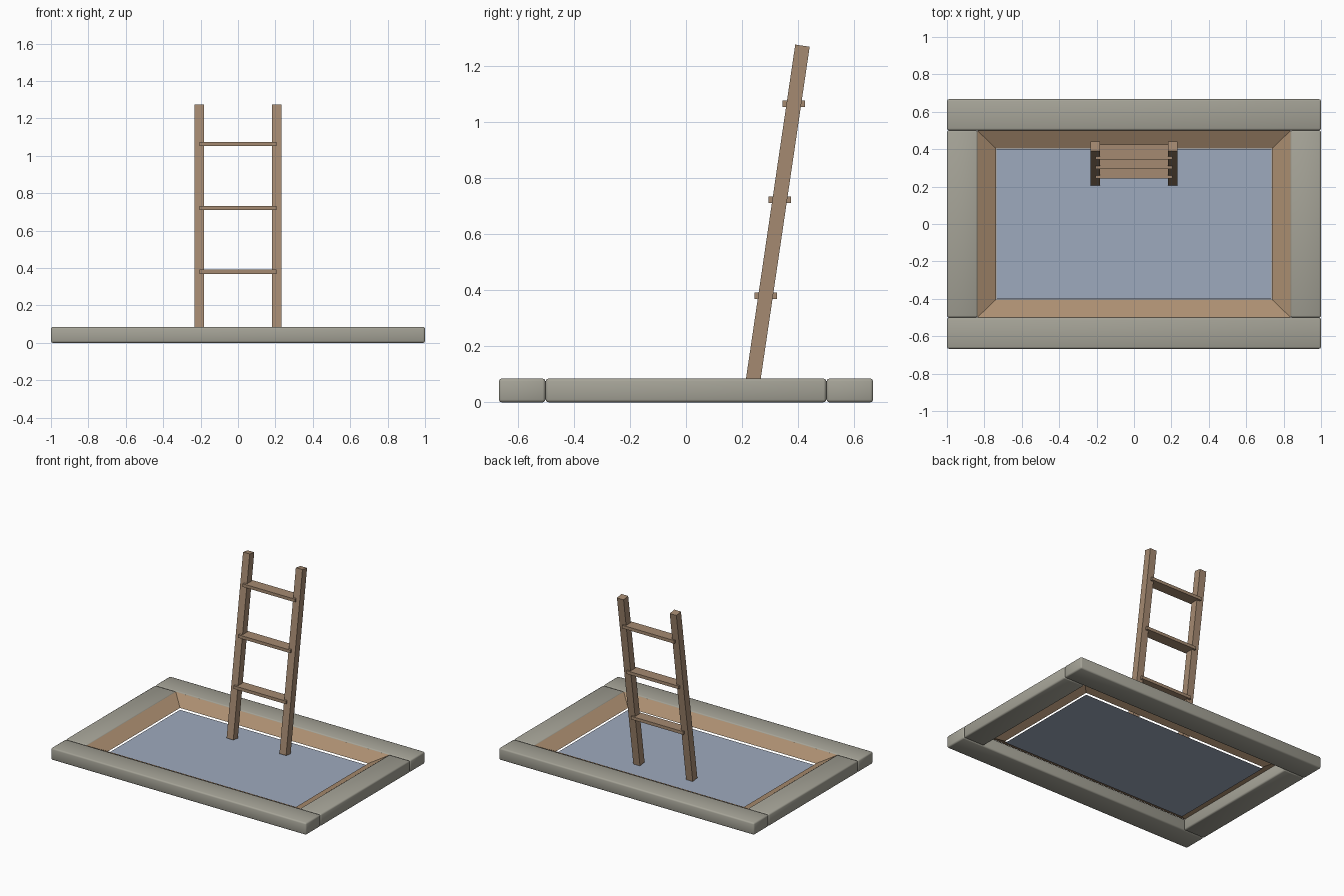
import bpy, bmesh, math
from mathutils import Vector

cube = bpy.data.objects.get("Cube")
if cube:
    bpy.data.objects.remove(cube, do_unlink=True)


def material(name, srgb):
    col = [((c / 255 + 0.055) / 1.055) ** 2.4 for c in srgb] + [1.0]
    m = bpy.data.materials.new(name)
    m.use_nodes = True
    m.diffuse_color = col
    bsdf = m.node_tree.nodes["Principled BSDF"]
    bsdf.inputs["Base Color"].default_value = col
    bsdf.inputs["Roughness"].default_value = 0.8
    return m


STONE = material("grey stone", (165, 163, 151))
WALL = material("tan earth", (172, 143, 113))
WOOD = material("brown wood", (165, 138, 113))
FLOOR = material("pale blue", (158, 170, 190))


def finish(name, bm, mat):
    mesh = bpy.data.meshes.new(name)
    bm.to_mesh(mesh)
    bm.free()
    mesh.materials.append(mat)
    ob = bpy.data.objects.new(name, mesh)
    bpy.context.collection.objects.link(ob)
    return ob


def box(name, centre, size, mat, tilt=0.0, bevel=0.0):
    bm = bmesh.new()
    bmesh.ops.create_cube(bm, size=1)
    bmesh.ops.scale(bm, vec=size, verts=bm.verts)
    if bevel:
        bmesh.ops.bevel(bm, geom=bm.edges[:], offset=bevel, segments=2,
                        profile=0.5, affect='EDGES')
        for f in bm.faces:
            f.smooth = True
    ob = finish(name, bm, mat)
    ob.location = centre
    ob.rotation_euler.x = tilt
    return ob


# Stone border: long front and back slabs, short side slabs between them
H = 0.085
for name, s in (("front", -1), ("back", 1)):
    box(name + "_slab", (0, s * 0.584, H / 2), (2, 0.166, H), STONE, bevel=0.01)
for name, s in (("right", -1), ("left", 1)):
    box(name + "_slab", (s * 0.918, 0, H / 2), (0.164, 1, H), STONE, bevel=0.01)


def ring(bm, x, y, z):
    return [bm.verts.new((sx * x, sy * y, z))
            for sx, sy in ((-1, -1), (1, -1), (1, 1), (-1, 1))]


# Sloping pit walls
bm = bmesh.new()
top = ring(bm, 0.838, 0.5, 0.08)
low = ring(bm, 0.737, 0.403, 0.03)
for i in range(4):
    j = (i + 1) % 4
    bm.faces.new((top[i], top[j], low[j], low[i]))
finish("pit_walls", bm, WALL)

# Pit floor, just below the walls
bm = bmesh.new()
bm.faces.new(ring(bm, 0.735, 0.4, 0.018))
finish("pit_floor", bm, FLOOR)

# Leaning ladder rails
foot = Vector((0, 0.231, 0.023))
head = Vector((0, 0.415, 1.271))
lean = head - foot
tilt = -math.atan2(lean.y, lean.z)
for name, s in (("right", -1), ("left", 1)):
    centre = (foot + head) / 2
    centre.x = s * 0.207
    box(name + "_rail", centre, (0.052, 0.052, lean.length), WOOD, tilt)

# Level rungs that follow the lean
for i in range(3):
    z = 0.38 + i * 0.342
    p = foot + lean * ((z - foot.z) / lean.z)
    box(f"rung_{i + 1}", p, (0.41, 0.08, 0.022), WOOD)
